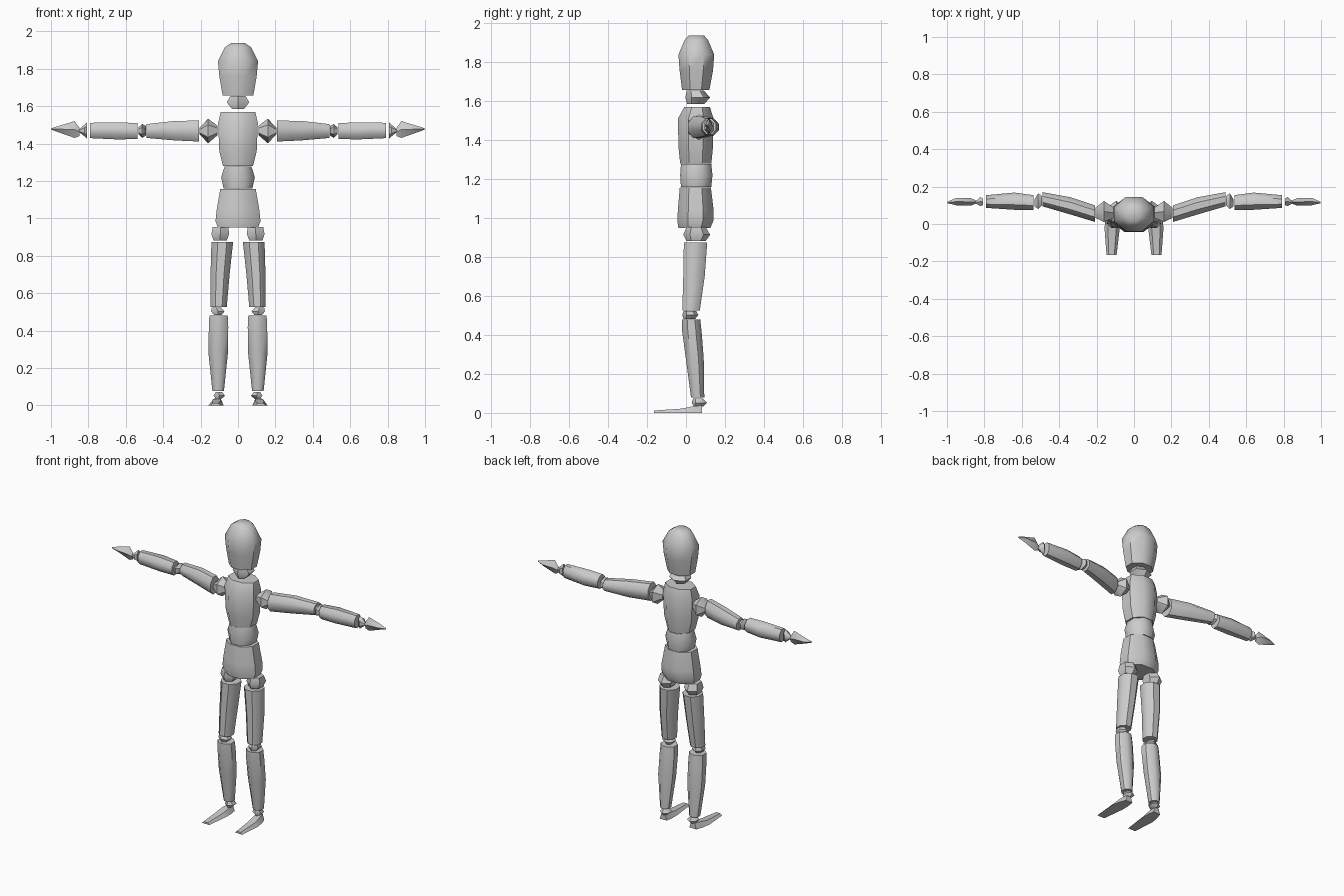
import bpy, bmesh, math


def loft(name, axis, rings, n=8, point=False, taper=1.0):
    """Closed loft of n-sided rings: (position on axis, centre a, centre b, radius a, radius b)."""
    others = [i for i in range(3) if i != axis]
    off = 0 if point else math.pi / n
    grow = 1 / math.cos(off)
    bm = bmesh.new()
    loops = []
    for pos, ca, cb, ra, rb in rings:
        loop = []
        for k in range(n):
            t = off + 2 * math.pi * k / n
            a, b = math.cos(t) * grow, math.sin(t) * grow
            co = [0, 0, 0]
            co[axis] = pos
            co[others[0]] = ca + ra * a * (taper if b > 0.1 else 1)
            co[others[1]] = cb + rb * b
            loop.append(bm.verts.new(co))
        loops.append(loop)
    for lo, hi in zip(loops, loops[1:]):
        for k in range(n):
            j = (k + 1) % n
            bm.faces.new((lo[k], lo[j], hi[j], hi[k]))
    bm.faces.new(loops[0])
    bm.faces.new(loops[-1])
    bmesh.ops.recalc_face_normals(bm, faces=bm.faces)
    mesh = bpy.data.meshes.new(name)
    bm.to_mesh(mesh)
    bm.free()
    mesh.shade_smooth()
    mesh.set_sharp_from_angle(angle=math.radians(46))
    obj = bpy.data.objects.new(name, mesh)
    bpy.context.collection.objects.link(obj)
    return obj


# head and neck
loft("head", 2, [(1.657, 0, 0.05, 0.082, 0.07), (1.76, 0, 0.053, 0.1, 0.086),
                 (1.84, 0, 0.053, 0.107, 0.092), (1.915, 0, 0.053, 0.07, 0.06),
                 (1.938, 0, 0.053, 0.035, 0.04)])
loft("neck", 2, [(1.585, 0, 0.05, 0.032, 0.038), (1.62, 0, 0.06, 0.06, 0.055),
                 (1.655, 0, 0.048, 0.04, 0.038)], n=6)

# torso
loft("chest", 2, [(1.28, 0, 0.05, 0.08, 0.08), (1.36, 0, 0.05, 0.1, 0.088),
                  (1.51, 0, 0.05, 0.106, 0.092), (1.57, 0, 0.057, 0.092, 0.066)])
loft("waist", 2, [(1.16, 0, 0.052, 0.077, 0.078), (1.22, 0, 0.053, 0.09, 0.083),
                  (1.277, 0, 0.052, 0.072, 0.078)])
loft("pelvis", 2, [(0.95, 0, 0.043, 0.108, 0.082), (0.985, 0, 0.048, 0.12, 0.092),
                   (1.04, 0, 0.05, 0.115, 0.092), (1.157, 0, 0.048, 0.095, 0.08)])

for s, side in ((-1, "right"), (1, "left")):

    # vertical leg part, x measured outwards
    def leg(part, rings, n=8):
        loft(f"{side}_{part}", 2, [(z, s * x, y, rx, ry) for z, x, y, rx, ry in rings], n)

    # sideways arm part
    def arm(part, rings, n=8, point=False):
        loft(f"{side}_{part}", 0, [(s * x, y, z, ry, rz) for x, y, z, ry, rz in rings], n, point)

    leg("hip_joint", [(0.882, 0.095, 0.052, 0.035, 0.042), (0.915, 0.095, 0.055, 0.047, 0.06),
                      (0.955, 0.093, 0.052, 0.042, 0.042)], 6)
    leg("thigh", [(0.527, 0.103, 0.026, 0.043, 0.045), (0.7, 0.096, 0.041, 0.051, 0.055),
                  (0.875, 0.084, 0.049, 0.058, 0.06)])
    leg("knee", [(0.483, 0.108, 0.018, 0.02, 0.026), (0.503, 0.108, 0.022, 0.036, 0.036),
                 (0.523, 0.115, 0.02, 0.025, 0.028)], 6)
    leg("shin", [(0.078, 0.106, 0.06, 0.031, 0.034), (0.28, 0.106, 0.045, 0.052, 0.046),
                 (0.42, 0.104, 0.03, 0.052, 0.05), (0.48, 0.104, 0.026, 0.049, 0.047)])
    leg("ankle", [(0.034, 0.103, 0.065, 0.014, 0.022), (0.052, 0.1, 0.068, 0.03, 0.034),
                  (0.073, 0.102, 0.062, 0.016, 0.022)], 6)
    # wedge foot with a narrow ridge
    loft(f"{side}_foot", 1, [(-0.165, s * 0.12, 0.006, 0.027, 0.006),
                             (-0.02, s * 0.117, 0.011, 0.041, 0.011),
                             (0.035, s * 0.113, 0.017, 0.037, 0.017),
                             (0.083, s * 0.108, 0.019, 0.025, 0.019)], n=4, taper=0.55)

    arm("shoulder", [(0.11, 0.06, 1.47, 0.028, 0.022), (0.16, 0.067, 1.467, 0.056, 0.057),
                     (0.205, 0.06, 1.467, 0.028, 0.015)], 6)
    arm("upper_arm", [(0.208, 0.055, 1.467, 0.044, 0.056), (0.34, 0.097, 1.469, 0.046, 0.052),
                      (0.488, 0.132, 1.467, 0.038, 0.037)])
    arm("elbow", [(0.492, 0.125, 1.468, 0.025, 0.022), (0.512, 0.122, 1.468, 0.042, 0.032),
                  (0.533, 0.112, 1.468, 0.018, 0.015)], 6)
    arm("forearm", [(0.536, 0.115, 1.467, 0.039, 0.042), (0.64, 0.122, 1.468, 0.046, 0.046),
                    (0.79, 0.12, 1.47, 0.034, 0.041)])
    arm("wrist", [(0.806, 0.118, 1.47, 0.016, 0.038), (0.82, 0.12, 1.47, 0.025, 0.028),
                  (0.85, 0.115, 1.468, 0.004, 0.005)], 6)
    arm("hand", [(0.848, 0.118, 1.462, 0.01, 0.022), (0.873, 0.118, 1.475, 0.02, 0.045),
                 (0.95, 0.12, 1.477, 0.02, 0.02), (0.997, 0.115, 1.478, 0.004, 0.004)], 4, True)
